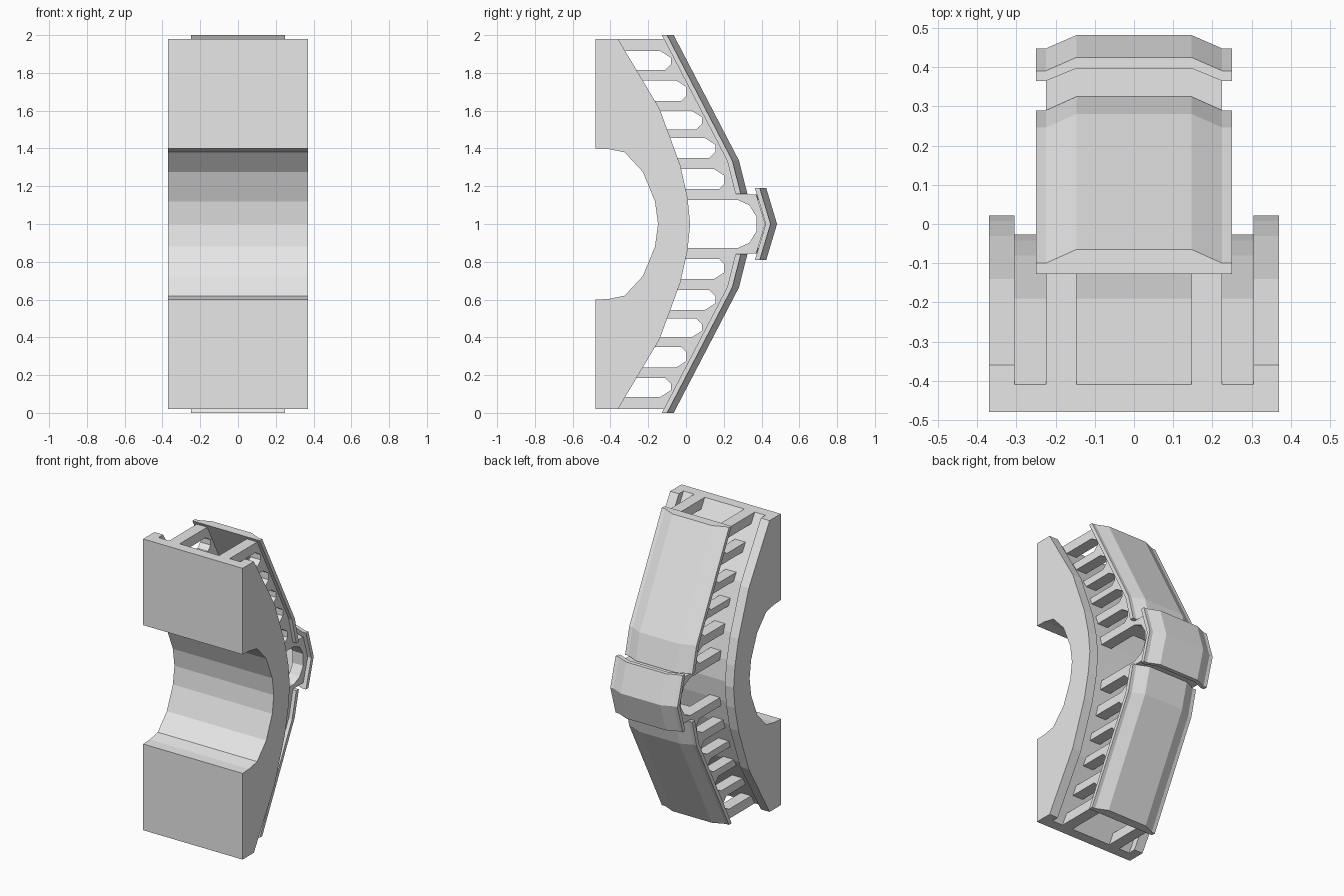
import bpy, bmesh

if "Cube" in bpy.data.objects:
    bpy.data.objects.remove(bpy.data.objects["Cube"])

grey = bpy.data.materials.new("plain_grey")
grey.use_nodes = True
COLOUR = (0.8, 0.8, 0.8, 1)
grey.diffuse_color = COLOUR
grey.node_tree.nodes["Principled BSDF"].inputs["Base Color"].default_value = COLOUR


def finish(name, bm):
    bmesh.ops.recalc_face_normals(bm, faces=bm.faces)
    mesh = bpy.data.meshes.new(name)
    bm.to_mesh(mesh)
    bm.free()
    mesh.materials.append(grey)
    obj = bpy.data.objects.new(name, mesh)
    bpy.context.collection.objects.link(obj)
    return obj


def loft(bm, rings):
    """Join matching rings of points and close both ends."""
    loops = [[bm.verts.new(p) for p in ring] for ring in rings]
    for a, b in zip(loops, loops[1:]):
        for i in range(len(a)):
            j = (i + 1) % len(a)
            bm.faces.new((a[i], a[j], b[j], b[i]))
    bm.faces.new(loops[0])
    bm.faces.new(loops[-1])


def slab(bm, profile, x0, x1):
    """Extrude a (y, z) profile along x."""
    loft(bm, [[(x, y, z) for y, z in profile] for x in (x0, x1)])


def flip(points):
    """Mirror (y, z) points about mid height, in reverse order."""
    return [(y, 2 - z) for y, z in reversed(points)]


def whole(upper):
    """Complete a top-to-middle line down to the bottom."""
    return upper + flip([p for p in upper if p[1] > 1])


def sweep(name, section, path):
    """Carry an (x, depth) section along a (y, z) path."""
    bm = bmesh.new()
    loft(bm, [[(x, y + d, z) for x, d in section] for y, z in path])
    return finish(name, bm)


def both_sides(half):
    return half + [(-x, d) for x, d in reversed(half)]


# Curved block: core with a round notch, and raised cheeks at its sides
notch = whole([(-.48, 1.4), (-.41, 1.397), (-.325, 1.38), (-.228, 1.275),
               (-.164, 1.12), (-.148, 1)])
cheek_back = whole([(-.48, 1.98), (-.36, 1.98), (-.14, 1.61), (-.03, 1.31),
                    (.008, 1.14), (.022, 1)])
core_back = whole([(-.48, 1.98), (-.41, 1.98), (-.19, 1.61), (-.08, 1.31),
                   (-.042, 1.14), (-.027, 1)])
bm = bmesh.new()
slab(bm, core_back + notch[::-1], -.305, .305)
finish("core_block", bm)
for side, s in (("left", 1), ("right", -1)):
    bm = bmesh.new()
    slab(bm, cheek_back + notch[::-1], s * .305, s * .37)
    finish(side + "_cheek", bm)

# Side plates with a row of pointed slots and a large middle opening
front = whole([(-.43, 1.98), (-.21, 1.61), (-.1, 1.31), (-.05, 1)])
back = whole([(-.1, 1.98), (.23, 1.335), (.27, 1.155), (.372, 1.155), (.42, 1)])
slots = []
for low, high, tip in ((1.815, 1.915, -.08), (1.65, 1.76, .003), (1.5, 1.6, .085),
                       (1.35, 1.455, .155), (1.185, 1.29, .205)):
    slot = [(-.6, high), (tip - .055, high), (tip, high - .035),
            (tip, low + .03), (tip - .03, low), (-.6, low)]
    slots += [slot, flip(slot)]
slots.append(whole([(-.6, 1.127), (.275, 1.127), (.335, 1.1), (.372, 1.04)]))
bm = bmesh.new()
for slot in slots:
    slab(bm, slot, -.6, .6)
cutter = finish("slot_cutter", bm)
cutter.hide_render = True

for side, s in (("left", 1), ("right", -1)):
    bm = bmesh.new()
    slab(bm, back + front[::-1], s * .147, s * .225)
    plate = finish(side + "_slotted_plate", bm)
    cut = plate.modifiers.new("slots", "BOOLEAN")
    cut.operation = "DIFFERENCE"
    cut.solver = "EXACT"
    cut.object = cutter
    graph = bpy.context.evaluated_depsgraph_get()
    mesh = bpy.data.meshes.new_from_object(plate.evaluated_get(graph))
    plate.modifiers.clear()
    plate.data = mesh
bpy.data.objects.remove(cutter)

# Back covers with bevelled sides, above and below the middle
cover_section = both_sides([(.25, 0), (.25, .028), (.225, .028), (.147, .063)])
cover_path = [(-.128, 2), (.218, 1.335), (.262, 1.16)]
sweep("upper_cover", cover_section, cover_path)
sweep("lower_cover", cover_section, flip(cover_path))

# Shelves closing the middle opening between the plates
shelf_section = both_sides([(.225, -.2), (.225, 0), (.147, .033)])
for name, z in (("upper_shelf", 1.127), ("lower_shelf", .845)):
    sweep(name, shelf_section, [(.368, z), (.368, z + .028)])

# Bent cap over the middle
cap_section = both_sides([(.147, .032), (.225, 0), (.25, 0), (.25, .026),
                          (.225, .026), (.147, .06)])
sweep("middle_cap", cap_section, whole([(.365, 1.19), (.422, 1)]))
